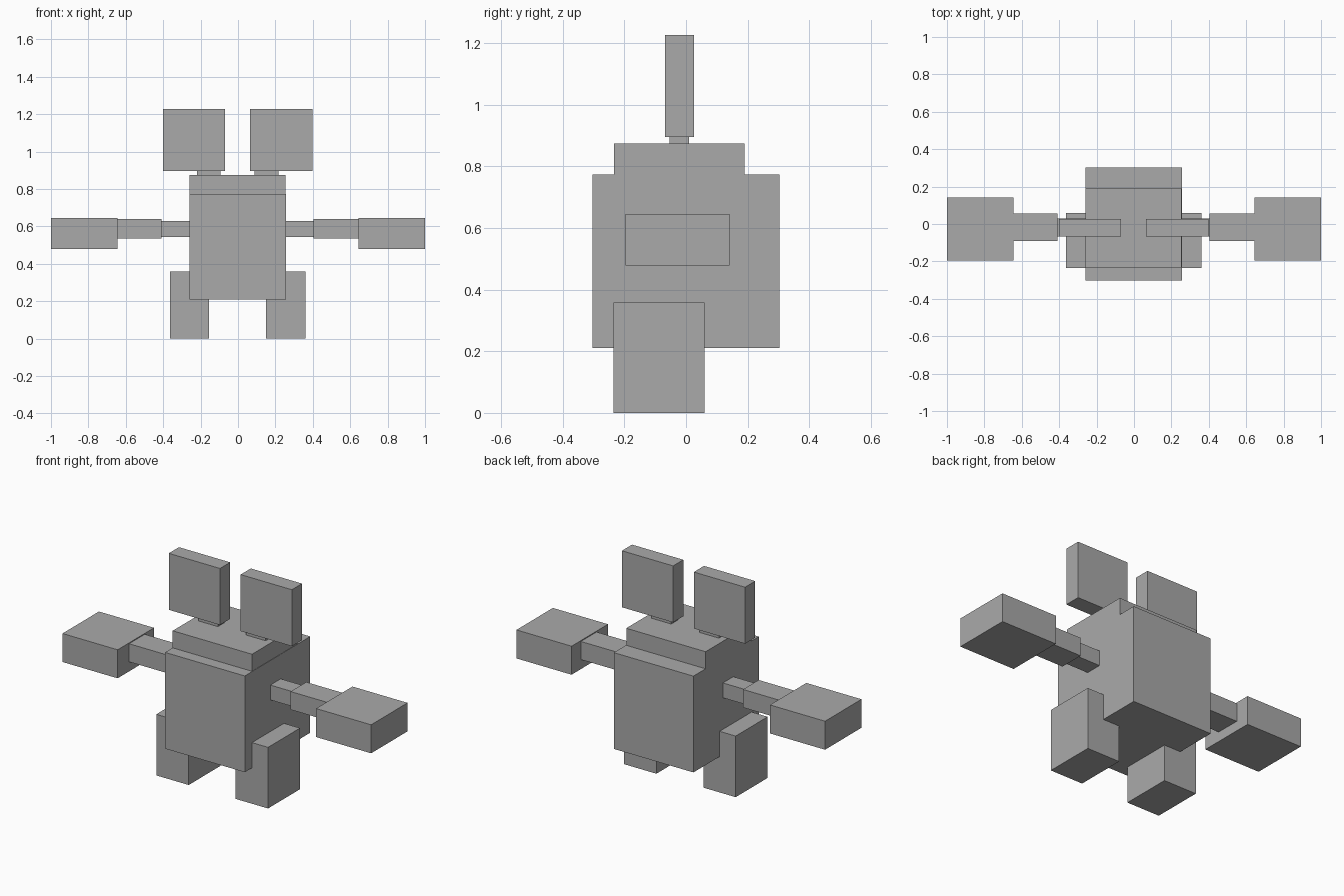
import bpy

if "Cube" in bpy.data.objects:
    bpy.data.objects.remove(bpy.data.objects["Cube"])

# single grey finish
grey = bpy.data.materials.new("plain_grey")
grey.diffuse_color = (0.4, 0.4, 0.4, 1)
grey.use_nodes = True
grey.node_tree.nodes["Principled BSDF"].inputs["Base Color"].default_value = grey.diffuse_color


def box(name, x, y, z):
    """Axis-aligned block from (min, max) ranges."""
    bpy.ops.mesh.primitive_cube_add(size=1)
    ob = bpy.context.object
    ob.name = name
    ob.location = [(a + b) / 2 for a, b in (x, y, z)]
    ob.scale = [b - a for a, b in (x, y, z)]
    bpy.ops.object.transform_apply(location=True, rotation=False, scale=True)
    ob.data.materials.append(grey)
    return ob


# central blocks
box("body", (-0.26, 0.256), (-0.303, 0.303), (0.21, 0.774))
box("head_top", (-0.26, 0.254), (-0.233, 0.19), (0.774, 0.874))

# paired parts: x range is measured outward from the middle line
MID = -0.002
pairs = {
    "ear_stem": ((0.091, 0.218), (-0.053, 0.01), (0.87, 0.90)),
    "ear": ((0.067, 0.399), (-0.068, 0.026), (0.896, 1.227)),
    "upper_arm": ((0.25, 0.408), (-0.066, 0.03), (0.543, 0.63)),
    "forearm": ((0.406, 0.645), (-0.09, 0.055), (0.535, 0.641)),
    "hand": ((0.643, 1.0), (-0.196, 0.141), (0.479, 0.646)),
    "leg": ((0.152, 0.362), (-0.236, 0.06), (0.0, 0.358)),
}
for name, ((a, b), y, z) in pairs.items():
    mid = 0 if name == "hand" else MID
    box("right_" + name, (mid + a, mid + b), y, z)
    box("left_" + name, (mid - b, mid - a), y, z)
